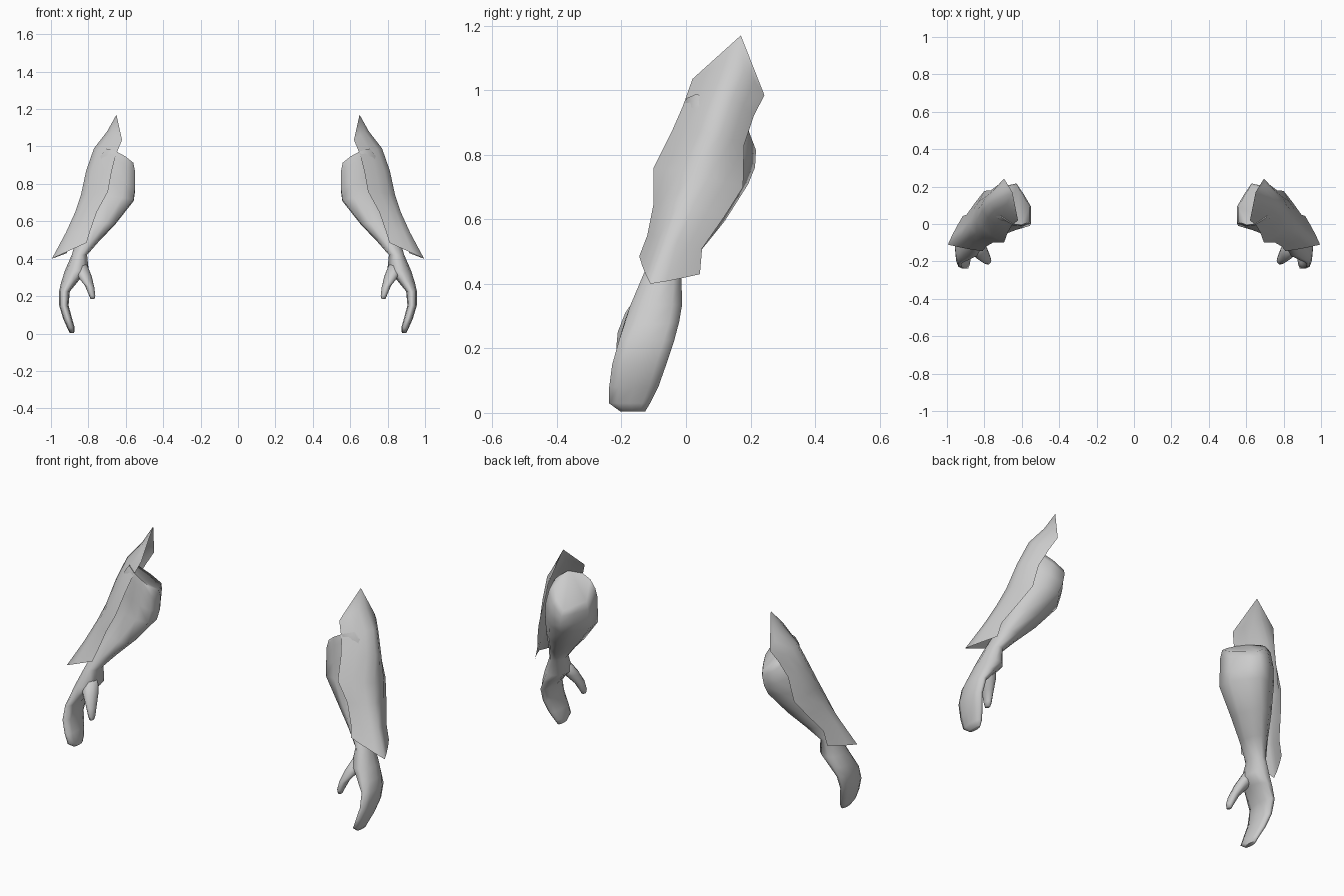
import bpy, bmesh, math
from mathutils import Vector

grey = bpy.data.materials.new("plain_grey")
grey.diffuse_color = (0.6, 0.6, 0.6, 1)


def finish(name, bm, closed, angle):
    """Turn a bmesh into a smooth object mirrored to the other side."""
    if closed:
        bmesh.ops.recalc_face_normals(bm, faces=bm.faces[:])
    me = bpy.data.meshes.new(name)
    bm.to_mesh(me)
    bm.free()
    me.materials.append(grey)
    ob = bpy.data.objects.new(name, me)
    bpy.context.collection.objects.link(ob)
    bpy.ops.object.select_all(action='DESELECT')
    ob.select_set(True)
    bpy.context.view_layer.objects.active = ob
    bpy.ops.object.shade_smooth_by_angle(angle=math.radians(angle))
    mirror = ob.modifiers.new("mirror", 'MIRROR')
    mirror.use_mirror_merge = False
    return ob


# Unit cross-sections: round, and the lopsided elbow outline
ROUND = [(math.cos(math.radians(216 - 36 * k)), math.sin(math.radians(216 - 36 * k)))
         for k in range(10)]
ELBOW = [(-1, -.85), (-1, -.1), (-.62, .5), (-.25, 1), (.4, .85),
         (.9, .45), (1, -.1), (.7, -.65), (.1, -.95), (-.5, -1)]


def loft(name, rings):
    """Closed tube: rings of (z, cx, cy, rx, ry, slope_x, slope_y, elbow_share)."""
    bm = bmesh.new()
    loops = []
    for z, cx, cy, rx, ry, sx, sy, w in rings:
        loop = []
        for r, e in zip(ROUND, ELBOW):
            dx = rx * (r[0] + (e[0] - r[0]) * w)
            dy = ry * (r[1] + (e[1] - r[1]) * w)
            loop.append(bm.verts.new((cx + dx, cy + dy, z + sx * dx + sy * dy)))
        loops.append(loop)
    for lo, hi in zip(loops, loops[1:]):
        for k in range(10):
            n = (k + 1) % 10
            bm.faces.new((lo[k], lo[n], hi[n], hi[k]))
    bm.faces.new(loops[0])
    bm.faces.new(loops[-1])
    return finish(name, bm, True, 80)


# Forearm with a slanted elbow end, running down into a mitten-like hand
loft("forearm_and_hand", [
    (0.915, 0.645, 0.100, 0.085, 0.105, 0.60, -0.55, 1),
    (0.880, 0.655, 0.103, 0.105, 0.114, 0.55, -0.45, 1),
    (0.800, 0.668, 0.100, 0.118, 0.114, 0.35, -0.25, 1),
    (0.725, 0.680, 0.083, 0.122, 0.110, 0.15, -0.1, 1),
    (0.600, 0.745, 0.030, 0.088, 0.092, 0.2, 0.0, 0.7),
    (0.500, 0.802, -0.030, 0.060, 0.075, 0.1, 0.0, 0.3),
    (0.420, 0.848, -0.075, 0.041, 0.064, 0.0, 0.0, 0),
    (0.335, 0.862, -0.092, 0.064, 0.084, 0.0, 0.0, 0),
    (0.285, 0.893, -0.105, 0.052, 0.088, -0.2, 0.0, 0),
    (0.225, 0.928, -0.122, 0.029, 0.090, 0.0, 0.0, 0),
    (0.150, 0.931, -0.145, 0.025, 0.088, 0.0, 0.0, 0),
    (0.080, 0.911, -0.162, 0.024, 0.080, 0.0, 0.0, 0),
    (0.030, 0.893, -0.175, 0.020, 0.067, 0.0, 0.0, 0),
    (0.004, 0.888, -0.165, 0.012, 0.040, 0.0, 0.0, 0),
])

# Thumb branching forward and inward
loft("thumb", [
    (0.375, 0.845, -0.105, 0.035, 0.040, 0.0, 0.0, 0),
    (0.310, 0.823, -0.145, 0.041, 0.045, 0.1, 0.0, 0),
    (0.250, 0.793, -0.180, 0.025, 0.033, 0.2, 0.0, 0),
    (0.205, 0.780, -0.194, 0.017, 0.023, 0.0, 0.0, 0),
    (0.185, 0.778, -0.197, 0.011, 0.015, 0.0, 0.0, 0),
])

# Open arm guard: front edge, outer ridge, back edge, and crease sharpness
rows = [
    ((0.81, -0.145, 0.485), (0.995, -0.11, 0.40), (0.915, 0.043, 0.43), 0.85),
    ((0.79, -0.12, 0.55), (0.92, -0.06, 0.54), (0.895, 0.05, 0.51), 0.5),
    ((0.755, -0.10, 0.65), (0.87, -0.02, 0.65), (0.845, 0.12, 0.61), 0.25),
    ((0.695, -0.10, 0.76), (0.84, 0.02, 0.74), (0.80, 0.177, 0.70), 0.25),
    ((0.675, -0.045, 0.87), (0.812, 0.07, 0.87), (0.765, 0.18, 0.83), 0.25),
    ((0.655, -0.01, 0.95), (0.77, 0.11, 0.99), (0.725, 0.21, 0.92), 0.25),
    ((0.62, 0.02, 1.035), (0.70, 0.145, 1.08), (0.695, 0.243, 0.985), 0.25),
]
COLS = 6
bm = bmesh.new()
grid = []
for *pts, crease in rows:
    f, r, b = (Vector(p) for p in pts)
    line = []
    for k in range(COLS + 1):
        t = k / COLS
        curve = f * (1 - t) * (1 - 2 * t) + r * 4 * t * (1 - t) + b * t * (2 * t - 1)
        bent = f.lerp(r, 2 * t) if t <= 0.5 else r.lerp(b, 2 * t - 1)
        p = curve.lerp(bent, crease)
        p.z = max(p.z, 0.40)
        p.x = min(p.x, 1.0)
        line.append(bm.verts.new(p))
    grid.append(line)
for lo, hi in zip(grid, grid[1:]):
    for k in range(COLS):
        bm.faces.new((lo[k], lo[k + 1], hi[k + 1], hi[k]))
# Pointed top of the guard
tip = bm.verts.new((0.65, 0.17, 1.17))
for k in range(COLS):
    bm.faces.new((grid[-1][k], grid[-1][k + 1], tip))
finish("arm_guard", bm, False, 80)
